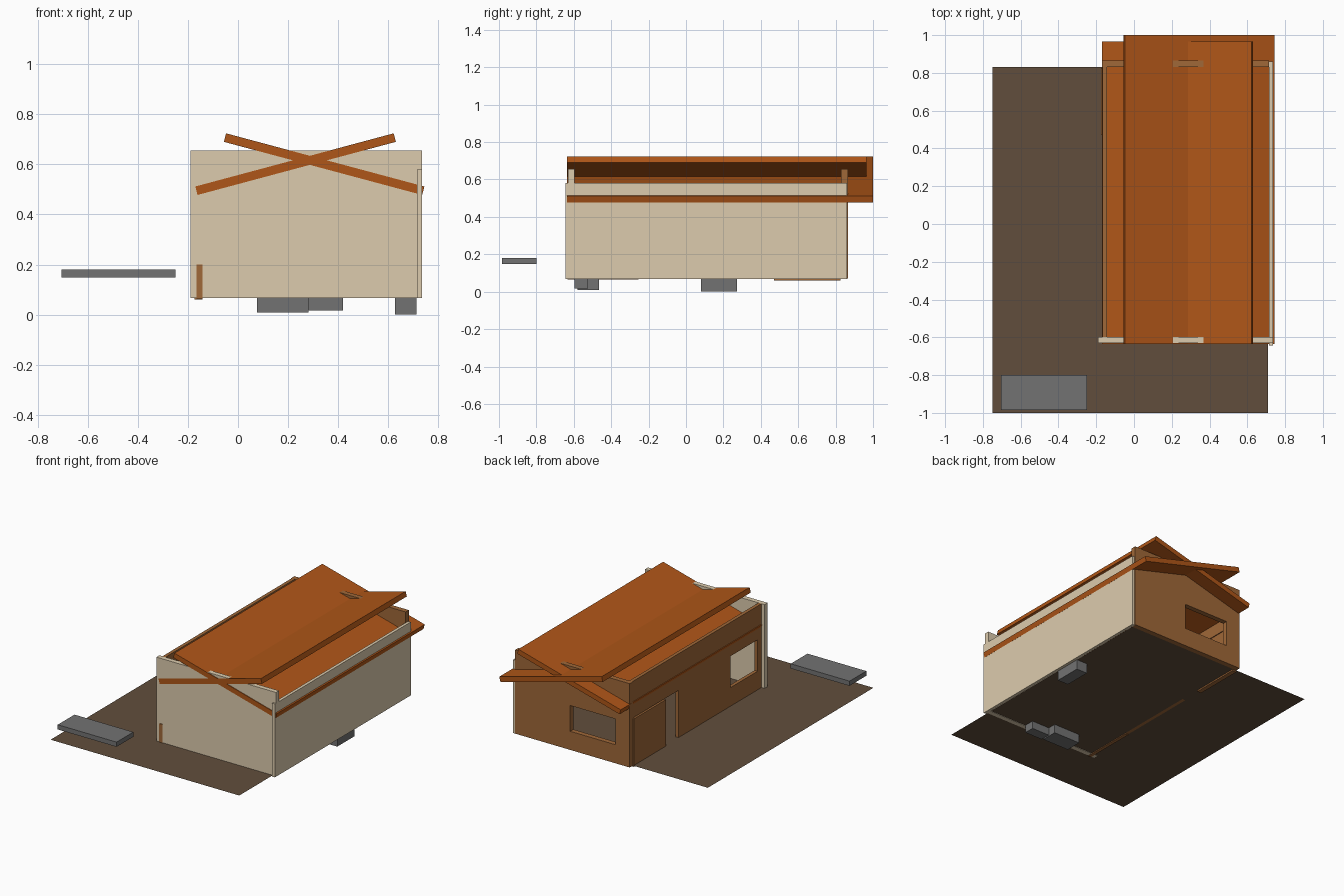
import bpy, bmesh, math
from mathutils import Matrix, Vector

if "Cube" in bpy.data.objects:
    bpy.data.objects.remove(bpy.data.objects["Cube"])


def mat(name, r, g, b):
    m = bpy.data.materials.new(name)
    m.diffuse_color = (r, g, b, 1)
    m.use_nodes = True
    m.node_tree.nodes["Principled BSDF"].inputs["Base Color"].default_value = m.diffuse_color
    return m


CREAM = mat("cream_plaster", 0.72, 0.60, 0.42)
WOOD = mat("wood", 0.35, 0.138, 0.04)
ROOF = mat("orange_roof", 0.43, 0.093, 0.009)
SOIL = mat("soil", 0.12, 0.076, 0.045)
STONE = mat("stone", 0.17, 0.17, 0.17)


def boxes(name, material, *extents):
    """One object made of boxes, each (x0, x1, y0, y1, z0, z1)."""
    bm = bmesh.new()
    for x0, x1, y0, y1, z0, z1 in extents:
        centre = Vector((x0 + x1, y0 + y1, z0 + z1)) / 2
        size = Matrix.Diagonal((x1 - x0, y1 - y0, z1 - z0, 1))
        bmesh.ops.create_cube(bm, size=1, matrix=Matrix.Translation(centre) @ size)
    me = bpy.data.meshes.new(name)
    bm.to_mesh(me)
    bm.free()
    me.materials.append(material)
    ob = bpy.data.objects.new(name, me)
    bpy.context.collection.objects.link(ob)
    return ob


def roof_panel(name, x, z, y0, y1, tilt):
    """Sloped slab centred on (x, z), running along y."""
    ob = boxes(name, ROOF, (-0.41, 0.41, y0, y1, -0.0175, 0.0175))
    ob.location = (x, 0, z)
    ob.rotation_euler.y = math.radians(tilt)


# Ground sheet
bpy.ops.mesh.primitive_plane_add(size=1, location=(-0.02, -0.085, 0.07))
ground = bpy.context.object
ground.name = "ground"
ground.scale = (1.46, 1.83, 1)
ground.data.materials.append(SOIL)

# Plain plaster walls
boxes("front_wall", CREAM, (-0.19, 0.735, -0.63, -0.597, 0.067, 0.656))
boxes("right_wall", CREAM, (0.714, 0.735, -0.643, 0.86, 0.067, 0.58))

# Back wall around its window
y0, y1 = 0.83, 0.865
boxes("back_wall", WOOD,
      (-0.17, -0.06, y0, y1, 0.07, 0.656),
      (0.29, 0.716, y0, y1, 0.07, 0.656),
      (-0.06, 0.29, y0, y1, 0.07, 0.20),
      (-0.06, 0.29, y0, y1, 0.38, 0.656))

# Left wall around its window and doorway
x0, x1 = -0.166, -0.142
boxes("left_wall", WOOD,
      (x0, x1, -0.60, -0.555, 0.07, 0.656),
      (x0, x1, -0.555, -0.255, 0.42, 0.656),
      (x0, x1, -0.255, 0.32, 0.07, 0.656),
      (x0, x1, 0.32, 0.81, 0.40, 0.656),
      (x0, x1, 0.81, 0.83, 0.07, 0.656))
boxes("window_sill_wall", WOOD, (x0, x1, -0.634, -0.255, 0.065, 0.20))

# Half-open sliding door
boxes("door", WOOD, (-0.174, -0.142, 0.47, 0.825, 0.06, 0.395))

# Crossing roof panels
roof_panel("roof_panel_left", 0.23, 0.601, -0.635, 0.965, -15)
roof_panel("roof_panel_right", 0.344, 0.601, -0.635, 1.0, 15)

# Bench and foundation stones
boxes("bench", STONE, (-0.705, -0.25, -0.985, -0.80, 0.148, 0.181))
boxes("foundation_stone_a", STONE, (0.075, 0.282, -0.58, -0.465, 0.008, 0.07))
boxes("foundation_stone_b", STONE, (0.282, 0.42, -0.597, -0.525, 0.016, 0.07))
boxes("foundation_stone_c", STONE, (0.628, 0.712, 0.08, 0.272, 0.0, 0.07))
